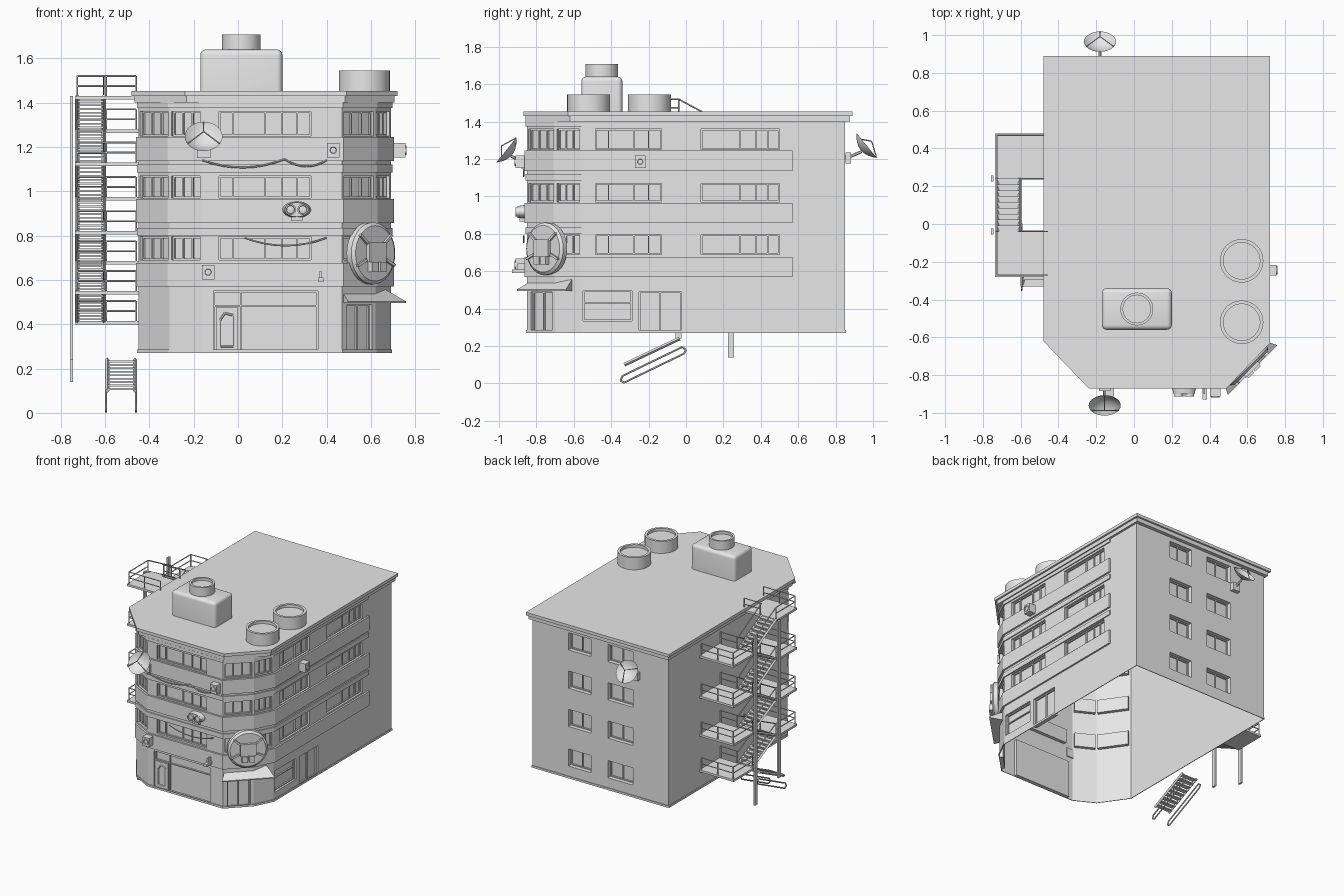
import bpy, bmesh, math
from mathutils import Vector, Matrix

if "Cube" in bpy.data.objects:
    bpy.data.objects.remove(bpy.data.objects["Cube"], do_unlink=True)

grey = bpy.data.materials.new("plain grey")
grey.use_nodes = True
grey.diffuse_color = (0.8, 0.8, 0.8, 1)
grey.node_tree.nodes["Principled BSDF"].inputs["Base Color"].default_value = (0.8, 0.8, 0.8, 1)

T = Matrix.Translation
def rot(deg, axis): return Matrix.Rotation(math.radians(deg), 4, axis)

def finish(name, bm, smooth=False):
    me = bpy.data.meshes.new(name)
    bm.to_mesh(me)
    bm.free()
    ob = bpy.data.objects.new(name, me)
    bpy.context.collection.objects.link(ob)
    me.materials.append(grey)
    if smooth:
        bpy.ops.object.select_all(action='DESELECT')
        ob.select_set(True)
        bpy.context.view_layer.objects.active = ob
        bpy.ops.object.shade_smooth_by_angle()
    return ob

def box(bm, M, x0, x1, y0, y1, z0, z1):
    mid = Vector((x0 + x1, y0 + y1, z0 + z1)) / 2
    bmesh.ops.create_cube(bm, size=1, matrix=M @ T(mid) @ Matrix.Diagonal((x1 - x0, y1 - y0, z1 - z0, 1)))

def tube(bm, pts, r=0.004, seg=6, M=Matrix()):
    pts = [M @ Vector(p) for p in pts]
    for a, b in zip(pts, pts[1:]):
        q = (b - a).to_track_quat('Z', 'Y').to_matrix().to_4x4()
        bmesh.ops.create_cone(bm, cap_ends=True, segments=seg, radius1=r, radius2=r,
                              depth=(b - a).length, matrix=T((a + b) / 2) @ q)

def lathe(name, profile, M, steps=32):
    bm = bmesh.new()
    vs = [bm.verts.new((r, 0, z)) for r, z in profile]
    es = [bm.edges.new(p) for p in zip(vs, vs[1:])]
    bmesh.ops.spin(bm, geom=vs + es, axis=(0, 0, 1), cent=(0, 0, 0), steps=steps, angle=math.tau)
    bmesh.ops.remove_doubles(bm, verts=bm.verts[:], dist=1e-4)
    bmesh.ops.recalc_face_normals(bm, faces=bm.faces[:])
    bm.transform(M)
    return finish(name, bm, True)

def prism(name, poly, z0, z1):
    bm = bmesh.new()
    f = bm.faces.new([bm.verts.new((p[0], p[1], z0)) for p in poly])
    ext = bmesh.ops.extrude_face_region(bm, geom=[f])["geom"]
    bmesh.ops.translate(bm, vec=(0, 0, z1 - z0), verts=[v for v in ext if isinstance(v, bmesh.types.BMVert)])
    bmesh.ops.recalc_face_normals(bm, faces=bm.faces[:])
    return finish(name, bm)

def band(name, path, z0, z1, out):
    """Ledge that follows the wall path and stands proud of it."""
    v = [Vector(p) for p in path]
    outer = []
    for i, p in enumerate(v):
        ns = [Vector((d.y, -d.x)).normalized() for d in
              ([v[i] - v[i - 1]] if i else []) + ([v[i + 1] - v[i]] if i < len(v) - 1 else [])]
        m = sum(ns, Vector((0, 0))).normalized()
        outer.append(p + m * out / m.dot(ns[0]))
    return prism(name, outer + v[::-1], z0, z1)

BASE, TOP = 0.27, 1.42
def wall(name, p0, p1, holes, depth=0.025):
    """Wall sheet with recessed, framed openings: (u0, u1, z0, z1, mullions, transoms)."""
    d = Vector(p1) - Vector(p0)
    M = T((p0[0], p0[1], 0)) @ Matrix.Rotation(math.atan2(d.y, d.x), 4, 'Z')
    bm = bmesh.new()
    def quad(*pts): bm.faces.new([bm.verts.new(M @ Vector(p)) for p in pts])
    us = sorted({0, d.length} | {h[i] for h in holes for i in (0, 1)})
    zs = sorted({BASE, TOP} | {h[i] for h in holes for i in (2, 3)})
    for a, b in zip(us, us[1:]):
        for c, e in zip(zs, zs[1:]):
            if not any(h[0] < (a + b) / 2 < h[1] and h[2] < (c + e) / 2 < h[3] for h in holes):
                quad((a, 0, c), (b, 0, c), (b, 0, e), (a, 0, e))
    bmesh.ops.remove_doubles(bm, verts=bm.verts[:], dist=1e-5)
    t, w = 0.007, depth - 0.01
    for a, b, c, e, mull, trans in holes:
        ring = [(a, c), (b, c), (b, e), (a, e)]
        quad(*[(u, depth, z) for u, z in ring])
        for p, q in zip(ring, ring[1:] + ring[:1]):
            quad((p[0], 0, p[1]), (q[0], 0, q[1]), (q[0], depth, q[1]), (p[0], depth, p[1]))
        for u in [a + t / 2, b - t / 2] + [a + (b - a) * k for k in mull]:
            box(bm, M, u - t / 2, u + t / 2, w, depth, c, e)
        for z in [c + t / 2, e - t / 2] + [c + (e - c) * k for k in trans]:
            box(bm, M, a, b, w, depth, z - t / 2, z + t / 2)
    return finish(name, bm)

# Outer walls, counter-clockwise from the back left corner
P = [(-0.45, 0.85), (-0.45, -0.57), (-0.31, -0.77), (-0.16, -0.85), (0.47, -0.85),
     (0.62, -0.70), (0.69, -0.56), (0.69, 0.85)]
STOREYS = [(1.25, 1.36), (0.97, 1.07), (0.69, 0.795)]
def rows(a, b, mull): return [(a, b, z0, z1, mull, []) for z0, z1 in STOREYS]
def strip(i):
    L = (Vector(P[i + 1]) - Vector(P[i])).length
    return rows(0.012, L - 0.012, [1 / 3, 2 / 3])

wall("left_wall", P[0], P[1], [])
wall("left_corner_wall", P[1], P[2], strip(1))
wall("left_corner_wall_front", P[2], P[3], strip(2))
wall("front_wall", P[3], P[4], rows(0.075, 0.49, [0.15, 0.5, 0.68, 0.85])
     + [(0.05, 0.52, BASE, 0.55, [0.26], [0.76])])
wall("right_corner_wall", P[4], P[5], strip(4) + [(0.03, 0.19, BASE, 0.49, [0.5], [])])
wall("right_corner_wall_side", P[5], P[6], strip(5))
wall("right_wall", P[6], P[7], rows(0.075, 0.43, [0.2, 0.58, 0.8]) + rows(0.64, 1.06, [0.5, 0.7, 0.85])
     + [(0.31, 0.535, BASE, 0.49, [0.5], []), (0.01, 0.27, 0.335, 0.495, [], [0.6])])
wall("back_wall", P[7], P[0], [(a, b, z, z + 0.13, [0.5], []) for a, b in ((0.30, 0.49), (0.63, 0.84))
     for z in (1.24, 0.95, 0.66, 0.36)], 0.04)

# Storey ledges, base trim and roof
ledge_path = P[1:7] + [(0.69, 0.57)]
for z0, z1 in ((1.137, 1.245), (0.857, 0.965), (0.57, 0.677)):
    band("storey_ledge", ledge_path, z0, z1, 0.013)
for z0, z1 in ((1.375, 1.40), (1.085, 1.12), (0.80, 0.835)):
    band("window_head", ledge_path, z0, z1, 0.008)
band("base_trim", P + P[:1], BASE, 0.285, 0.005)
roof = [(-0.48, 0.89), (-0.48, -0.62), (-0.24, -0.87), (0.49, -0.87), (0.72, -0.63), (0.72, 0.89)]
prism("roof_slab", roof, 1.43, 1.453)
prism("cornice", [((x - 0.12) * 0.978 + 0.12, y * 0.985) for x, y in roof], 1.40, 1.43)

# Roof tanks
bm = bmesh.new()
box(bm, Matrix(), -0.17, 0.20, -0.56, -0.34, 1.44, 1.64)
bmesh.ops.bevel(bm, geom=[e for e in bm.edges if max(v.co.z for v in e.verts) > 1.6],
                offset=0.025, segments=4, affect='EDGES', profile=0.5)
finish("roof_tank", bm, True)
def drum(name, x, y, z, r, h):
    lathe(name, [(r, 0), (r, h), (r * 0.84, h), (r * 0.84, h - 0.02), (0, h - 0.02)], T((x, y, z)))
drum("tank_cap", 0.015, -0.45, 1.635, 0.087, 0.073)
drum("front_roof_drum", 0.57, -0.52, 1.45, 0.115, 0.095)
drum("rear_roof_drum", 0.57, -0.195, 1.45, 0.115, 0.095)

# Satellite dishes
def dish(name, x, y, z, side):
    M = T((x, y, z)) @ rot(-51 * side, 'X')
    R = 0.085
    lathe(name, [(R * k / 6, 0.04 * (k / 6) ** 2 - 0.02) for k in range(7)], M)
    bm = bmesh.new()
    for a in (90, 210, 330):
        c, s = math.cos(math.radians(a)), math.sin(math.radians(a))
        tube(bm, [(R * c, R * s, 0.02), (0, 0, 0.055)], 0.003, 6, M)
    tube(bm, [(x, y - side * 0.01, z - 0.02), (x, side * 0.87, z - 0.05), (x, side * 0.85, z - 0.05)], 0.008)
    box(bm, T((x, side * 0.868, z - 0.055)), -0.03, 0.03, -0.015, 0.015, -0.03, 0.03)
    finish(name + "_mount", bm)
dish("front_dish", -0.155, -0.945, 1.235, -1)
dish("rear_dish", -0.18, 0.95, 1.26, 1)

# Air conditioners with round fans
def cooler(x, y, z, turn):
    M = T((x, y, z)) @ rot(turn, 'Z')
    bm = bmesh.new()
    box(bm, M, -0.028, 0.028, -0.05, 0.02, -0.033, 0.033)
    finish("air_conditioner", bm)
    lathe("cooler_fan", [(0.022, 0), (0.022, 0.006), (0.015, 0.006), (0.013, 0.001), (0, 0.003)],
          M @ T((0, -0.05, 0)) @ rot(90, 'X'), 20)
cooler(0.43, -0.862, 1.185, 0)
cooler(-0.135, -0.862, 0.635, 0)
cooler(0.705, -0.245, 1.185, 90)

# Oval twin lamp and small wall bracket
bm = bmesh.new()
bmesh.ops.create_cone(bm, cap_ends=True, segments=24, radius1=0.037, radius2=0.032, depth=0.04,
                      matrix=T((0.265, -0.88, 0.917)) @ rot(90, 'X') @ Matrix.Diagonal((1.75, 1, 1, 1)))
box(bm, Matrix(), 0.24, 0.29, -0.89, -0.86, 0.867, 0.885)
finish("lamp_housing", bm, True)
for x in (0.237, 0.293):
    lathe("lamp_lens", [(0.025, 0), (0.025, 0.012), (0.019, 0.012), (0.017, 0.004), (0, 0.008)],
          T((x, -0.9, 0.917)) @ rot(90, 'X'), 20)
bm = bmesh.new()
box(bm, Matrix(), 0.363, 0.387, -0.93, -0.86, 0.59, 0.61)
box(bm, Matrix(), 0.368, 0.377, -0.90, -0.86, 0.61, 0.64)
finish("wall_bracket", bm)

# Drooping cables
def cable(x0, z0, x1, z1, sag):
    bm = bmesh.new()
    tube(bm, [(x0 + (x1 - x0) * k / 8, -0.868, z0 + (z1 - z0) * k / 8 - sag * (1 - (k / 4 - 1) ** 2))
              for k in range(9)], 0.004)
    finish("cable", bm)
cable(-0.16, 1.14, 0.21, 1.145, 0.035)
cable(0.21, 1.145, 0.40, 1.14, 0.03)
cable(0.03, 0.79, 0.40, 0.79, 0.035)

# Corner round sign and awning
M = T((0.575, -0.72, 0)) @ rot(45, 'Z')
S = M @ T((0, -0.04, 0.72)) @ rot(90, 'X')
lathe("round_sign", [(0, -0.02), (0.14, -0.02), (0.14, 0.01), (0.125, 0.022), (0, 0.022)], S)
bm = bmesh.new()
box(bm, S, -0.055, 0.055, -0.04, 0.05, 0.02, 0.04)
for x in (-0.025, 0.025):
    box(bm, S, x - 0.02, x + 0.02, -0.085, -0.04, 0.02, 0.05)
for a in (40, 140, 205, 335):
    box(bm, S @ rot(a, 'Z'), 0.07, 0.13, -0.006, 0.006, 0.02, 0.035)
box(bm, M, -0.03, 0.03, -0.03, 0.05, 0.66, 0.78)
finish("sign_ornament", bm)
bm = bmesh.new()
for s in (-1, 1):
    for y, z, x in ((0.02, 0.56, 0.14), (0.02, 0.495, 0.14), (-0.075, 0.495, 0.185), (-0.075, 0.503, 0.185)):
        bm.verts.new(M @ Vector((s * x, y, z)))
bmesh.ops.convex_hull(bm, input=bm.verts[:])
finish("awning", bm)

# Shop door panel in the front opening
bm = bmesh.new()
box(bm, Matrix(), -0.10, 0.0, -0.838, -0.825, BASE, 0.475)
tube(bm, [(-0.08, -0.84, 0.30), (-0.02, -0.84, 0.30), (-0.02, -0.84, 0.44), (-0.06, -0.84, 0.45),
          (-0.08, -0.84, 0.42), (-0.08, -0.84, 0.30)], 0.005)
finish("shop_door", bm)

# Fire escape: alternating landings, zigzag flights and rails
levels = [1.43, 1.28, 1.13, 0.975, 0.82, 0.685, 0.55, 0.415]
land, rails, stairs = bmesh.new(), bmesh.new(), bmesh.new()
def flight(bm, x0, x1, ya, za, yb, zb, n):
    for k in range(n):
        f = (k + 0.5) / n
        y, z = ya + (yb - ya) * f, za + (zb - za) * f
        box(bm, Matrix(), x0, x1, y - 0.016, y + 0.016, z - 0.004, z + 0.004)
    for x in (x0, x1):
        tube(bm, [(x, ya, za), (x, yb, zb)], 0.01, 4)
XO = -0.725
for i, z in enumerate(levels):
    front = i % 2 == 0
    y0, far, near = (-0.28, -0.27, -0.04) if front else (0.24, 0.47, 0.24)
    box(land, Matrix(), -0.735, -0.45, y0, y0 + 0.24, z - 0.016, z)
    for h in (0.045, 0.09):
        tube(rails, [(-0.46, far, z + h), (XO, far, z + h), (XO, near, z + h)])
        tube(rails, [(-0.595, near, z + h), (-0.46, near, z + h)])
    for x, y in ((-0.46, far), (-0.595, far), (XO, far), (XO, near), (-0.595, near), (-0.46, near)):
        tube(rails, [(x, y, z), (x, y, z + 0.09)])
    if i < len(levels) - 1:
        ya, yb, zn = (-0.04, 0.24, levels[i + 1]) if front else (0.24, -0.04, levels[i + 1])
        flight(stairs, XO, -0.605, ya, z, yb, zn, 9)
        for x in (XO, -0.605):
            tube(rails, [(x, ya, z + 0.09), (x, yb, zn + 0.09)])
flight(stairs, -0.59, -0.465, -0.33, 0.10, -0.035, 0.24, 9)
for x in (-0.595, -0.46):
    tube(rails, [(x, -0.34, 0.04), (x, -0.02, 0.195), (x, 0, 0.18), (x, -0.01, 0.16),
                 (x, -0.33, 0.005), (x, -0.35, 0.015), (x, -0.34, 0.04)], 0.005)
for y, z in ((0.24, 0.14), (-0.04, 0.24)):
    box(land, Matrix(), -0.758, -0.745, y - 0.016, y + 0.016, z, 1.43)
finish("escape_landings", land)
finish("escape_rails", rails)
finish("escape_stairs", stairs)
